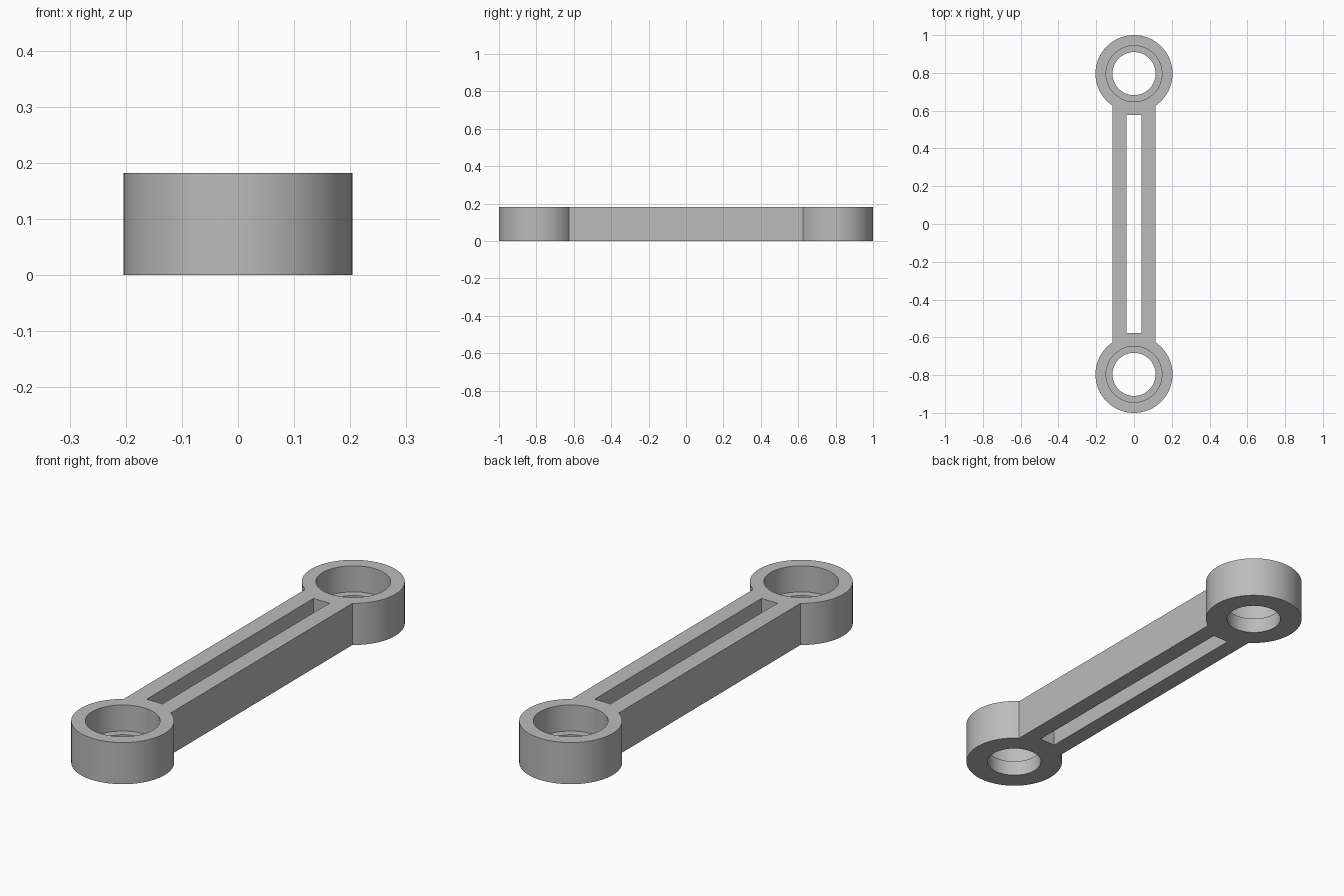
import bpy, bmesh, math

HEIGHT, EYE_Y, EYE_R = 0.182, 0.796, 0.204
ARM_HALF = 0.114
BORE_R, HOLE_R, SHELF_Z = 0.148, 0.114, 0.068
SLOT_X, SLOT_Y = 0.0385, 0.576
STEPS = 80

cube = bpy.data.objects.get("Cube")
if cube:
    bpy.data.objects.remove(cube, do_unlink=True)

grey = bpy.data.materials.new("plain_grey")
grey.use_nodes = True
colour = (0.5, 0.5, 0.5, 1)
grey.diffuse_color = colour
grey.node_tree.nodes["Principled BSDF"].inputs["Base Color"].default_value = colour


def prism(name, outline, z0, z1):
    """Extrude a closed outline from z0 to z1."""
    bm = bmesh.new()
    base = bm.faces.new([bm.verts.new((x, y, z0)) for x, y in outline])
    top = bmesh.ops.extrude_face_region(bm, geom=[base])["geom"]
    bmesh.ops.translate(bm, vec=(0, 0, z1 - z0),
                        verts=[v for v in top if isinstance(v, bmesh.types.BMVert)])
    bmesh.ops.recalc_face_normals(bm, faces=bm.faces)
    mesh = bpy.data.meshes.new(name)
    bm.to_mesh(mesh)
    bm.free()
    mesh.materials.append(grey)
    obj = bpy.data.objects.new(name, mesh)
    bpy.context.collection.objects.link(obj)
    return obj


def circle(y, r):
    turn = 2 * math.pi / STEPS
    return [(r * math.cos(i * turn), y + r * math.sin(i * turn)) for i in range(STEPS)]


# Outline: one eye arc that ends at the arm sides, repeated for the other end
start = -math.acos(ARM_HALF / EYE_R)
sweep = math.pi - 2 * start
arc = [(EYE_R * math.cos(start + sweep * i / STEPS),
        EYE_Y + EYE_R * math.sin(start + sweep * i / STEPS)) for i in range(STEPS + 1)]
link = prism("link_arm", arc + [(-x, -y) for x, y in arc], 0, HEIGHT)

# Cutters: central slot, bearing seats and through holes
slot = [(-SLOT_X, -SLOT_Y), (SLOT_X, -SLOT_Y), (SLOT_X, SLOT_Y), (-SLOT_X, SLOT_Y)]
cutters = [prism("slot_cutter", slot, -0.1, 0.3)]
for y in (-EYE_Y, EYE_Y):
    cutters.append(prism("seat_cutter", circle(y, BORE_R), SHELF_Z, 0.3))
    cutters.append(prism("hole_cutter", circle(y, HOLE_R), -0.1, 0.25))

bpy.ops.object.select_all(action="DESELECT")
bpy.context.view_layer.objects.active = link
link.select_set(True)
for cutter in cutters:
    cut = link.modifiers.new("cut", "BOOLEAN")
    cut.operation, cut.solver, cut.object = "DIFFERENCE", "EXACT", cutter
    bpy.ops.object.modifier_apply(modifier=cut.name)
    bpy.data.objects.remove(cutter, do_unlink=True)

bpy.ops.object.shade_smooth_by_angle(angle=math.radians(30))
